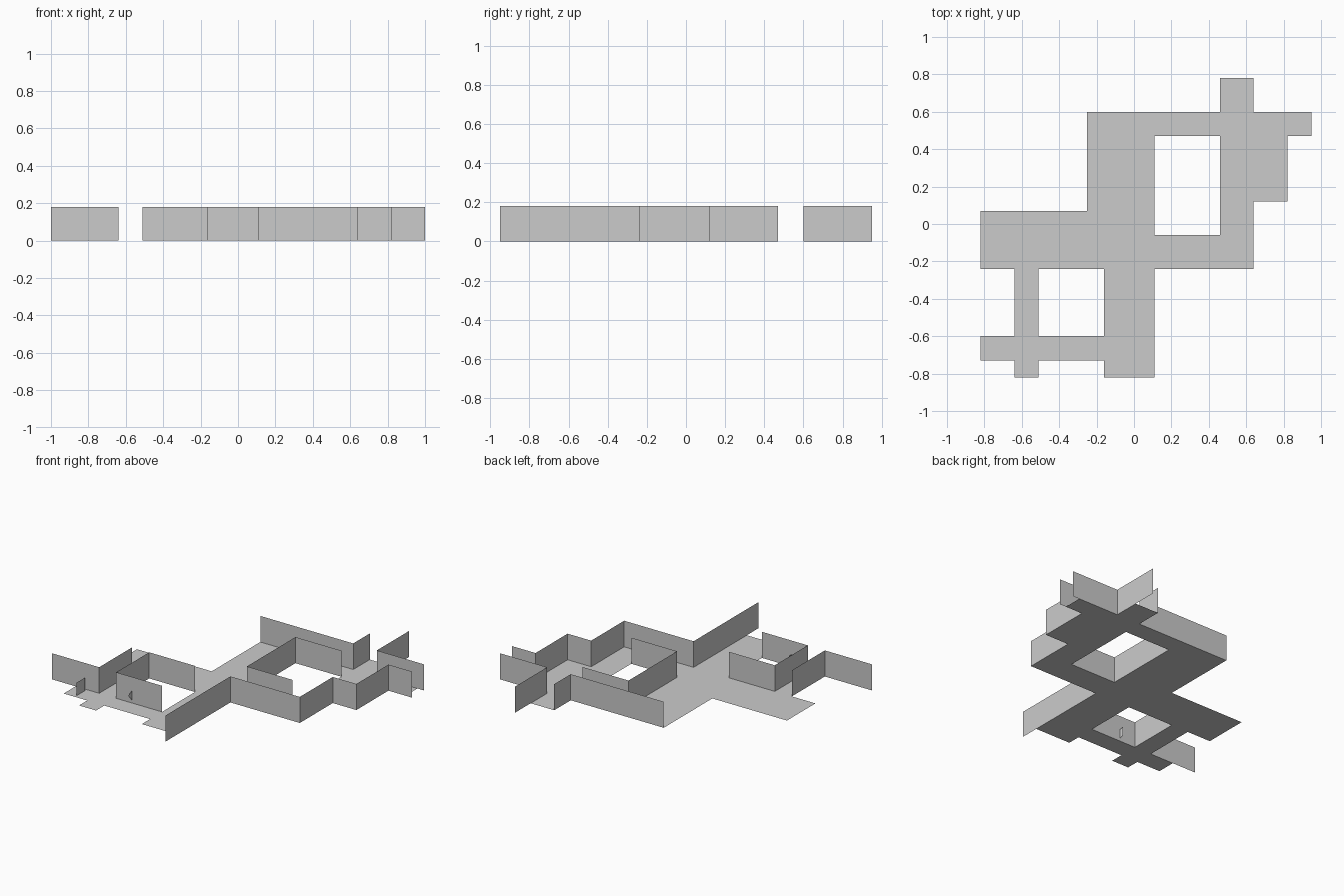
import bpy, bmesh

if "Cube" in bpy.data.objects:
    bpy.data.objects.remove(bpy.data.objects["Cube"])

HEIGHT = 0.18

mat = bpy.data.materials.new("light grey")
mat.diffuse_color = (0.6, 0.6, 0.6, 1)
mat.use_nodes = True
mat.node_tree.nodes["Principled BSDF"].inputs["Base Color"].default_value = mat.diffuse_color


def finish(bm, name):
    mesh = bpy.data.meshes.new(name)
    bm.to_mesh(mesh)
    bm.free()
    mesh.materials.append(mat)
    obj = bpy.data.objects.new(name, mesh)
    bpy.context.collection.objects.link(obj)
    return obj


def wall(name, path):
    """Thin upright sheet following a ground path."""
    bm = bmesh.new()
    low = [bm.verts.new((x, y, 0)) for x, y in path]
    high = [bm.verts.new((x, y, HEIGHT)) for x, y in path]
    for i in range(len(path) - 1):
        bm.faces.new((low[i], low[i + 1], high[i + 1], high[i]))
    finish(bm, name)


def panel(name, x, outline):
    """Small upright plate at a fixed x, outline given as (y, z)."""
    bm = bmesh.new()
    bm.faces.new([bm.verts.new((x, y, z)) for y, z in outline])
    finish(bm, name)


# Streets: union of rectangles (x0, y0, x1, y1) merged into one flat sheet
streets = [
    (-0.64, -0.82, -0.51, -0.24), (-0.16, -0.82, 0.11, -0.24),
    (-0.82, -0.73, 0.11, -0.60), (-0.82, -0.24, -0.25, 0.07),
    (-0.25, -0.24, 0.11, 0.60), (0.11, -0.24, 0.64, -0.06),
    (0.46, -0.24, 0.64, 0.78), (-0.25, 0.47, 0.95, 0.60),
    (0.64, 0.12, 0.82, 0.60),
]
xs = sorted({v for r in streets for v in (r[0], r[2])})
ys = sorted({v for r in streets for v in (r[1], r[3])})
bm = bmesh.new()
for x0, x1 in zip(xs, xs[1:]):
    for y0, y1 in zip(ys, ys[1:]):
        cx, cy = (x0 + x1) / 2, (y0 + y1) / 2
        if any(a < cx < c and b < cy < d for a, b, c, d in streets):
            bm.faces.new([bm.verts.new((x, y, 0)) for x, y in
                          ((x0, y0), (x1, y0), (x1, y1), (x0, y1))])
bmesh.ops.remove_doubles(bm, verts=bm.verts, dist=0.0001)
bmesh.ops.dissolve_limit(bm, angle_limit=0.01, verts=bm.verts, edges=bm.edges)
finish(bm, "street_floor")

# Facades around the outside
wall("east_facade", [(0.11, -0.95), (0.11, -0.24), (0.64, -0.24), (0.64, 0.12),
                     (0.82, 0.12), (0.82, 0.47), (1.0, 0.47)])
wall("north_facade", [(-0.25, 0.60), (0.46, 0.60), (0.46, 0.78)])
wall("north_east_facade", [(0.64, 0.95), (0.64, 0.60), (1.0, 0.60)])
wall("west_facade", [(-1.0, -0.60), (-0.64, -0.60), (-0.64, -0.24)])

# Inner blocks, open on the east side
wall("south_block", [(-0.16, -0.60), (-0.51, -0.60), (-0.51, -0.24), (-0.16, -0.24)])
wall("north_block", [(0.46, -0.06), (0.11, -0.06), (0.11, 0.47), (0.46, 0.47)])

# Small upright panels
panel("street_panel", -0.735, [(-0.71, 0), (-0.62, 0), (-0.62, 0.09), (-0.71, 0.09)])
panel("wall_sign", -0.39, [(-0.64, 0.065), (-0.60, 0.02), (-0.57, 0.03),
                           (-0.57, 0.09), (-0.60, 0.085)])

# Centre lines of the streets
lines = [(-0.045, -0.82, -0.045, -0.71), (-0.045, -0.62, -0.045, -0.22),
         (-0.045, -0.08, -0.045, 0.49), (-0.535, -0.82, -0.535, -0.71),
         (-0.535, -0.62, -0.535, -0.22), (-0.82, -0.04, -0.135, -0.04)]
bm = bmesh.new()
w, z = 0.003, 0.002
for x0, y0, x1, y1 in lines:
    dx, dy = (w, 0) if x0 == x1 else (0, w)
    a, b, c, d = x0 - dx, y0 - dy, x1 + dx, y1 + dy
    bm.faces.new([bm.verts.new(p) for p in
                  ((a, b, z), (c, b, z), (c, d, z), (a, d, z))])
finish(bm, "centre_lines")
